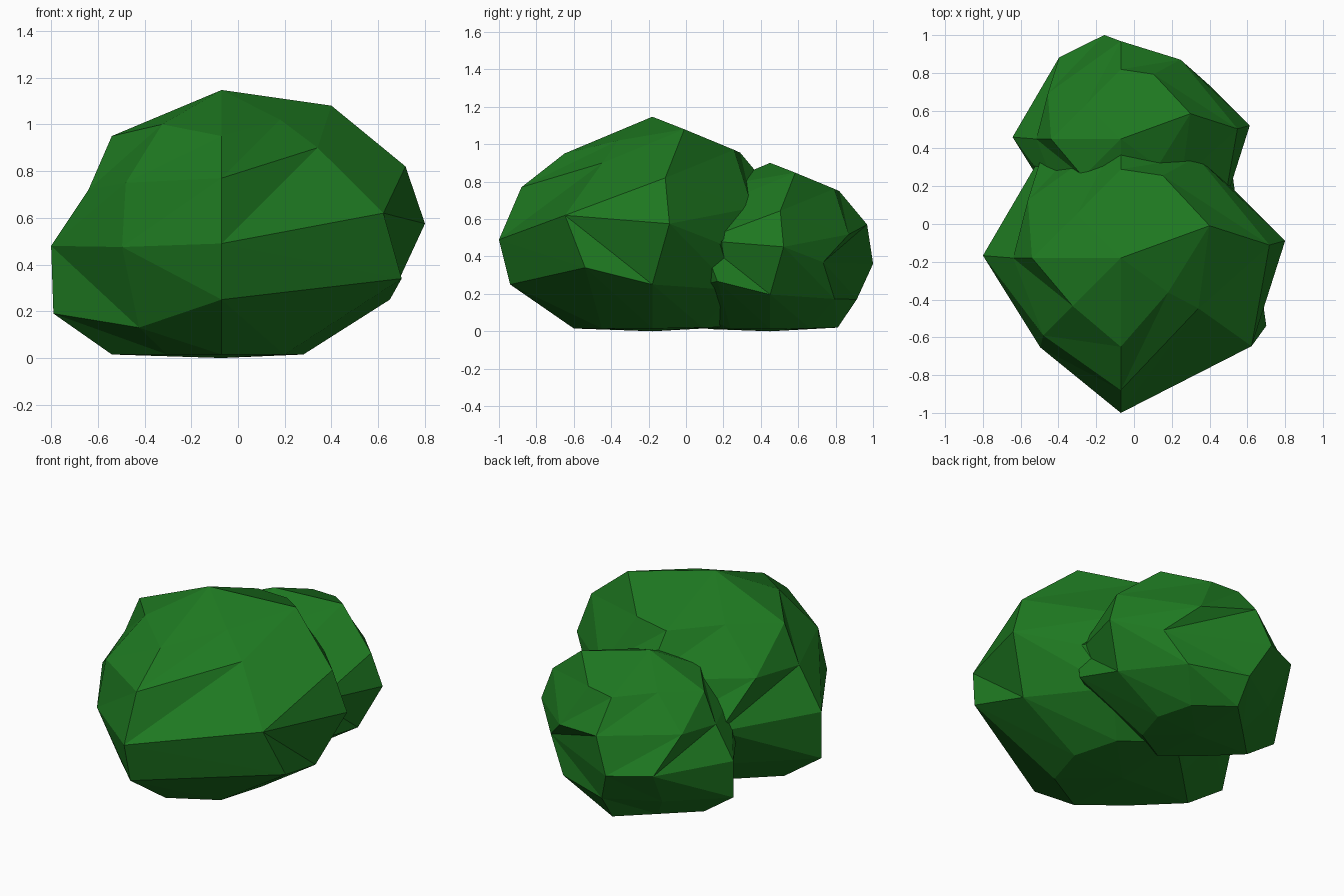
import bpy, math

if "Cube" in bpy.data.objects:
    bpy.data.objects.remove(bpy.data.objects["Cube"])

# Eight meridians every 45 degrees; each holds (radius, height) from top ring to bottom ring
MERIDIANS = [
    [(.50, 1.08), (.79, .82), (.875, .575), (.72, .25), (.35, .015)],
    [(.49, .97), (.67, .66), (.70, .47), (.62, .22), (.38, .02)],
    [(.47, .955), (.66, .727), (.71, .46), (.59, .217), (.46, .025)],
    [(.33, .965), (.58, .735), (.69, .48), (.51, .20), (.33, .02)],
    [(.47, .95), (.57, .72), (.73, .48), (.72, .19), (.47, .015)],
    [(.36, 1.0), (.58, .75), (.637, .475), (.50, .13), (.33, .015)],
    [(.47, .95), (.70, .77), (.82, .49), (.76, .25), (.42, .015)],
    [(.31, 1.02), (.49, .90), (.835, .62), (.85, .34), (.38, .015)],
]
# Sideways swing in degrees of the uneven points, keyed by (meridian, ring)
SWING = {(0, 0): 20, (0, 1): 5, (0, 2): 6, (1, 0): 18, (1, 1): 8, (1, 2): -14,
         (2, 2): 9, (3, 1): 13, (3, 2): -8, (4, 2): -1, (5, 2): 3,
         (7, 0): 9, (7, 1): 12, (7, 2): 11, (7, 3): 20}

leaf = bpy.data.materials.new("leaf_green")
leaf.diffuse_color = (0.013, 0.19, 0.015, 1)
leaf.use_nodes = True
leaf.node_tree.nodes["Principled BSDF"].inputs["Base Color"].default_value = leaf.diffuse_color


def lumpy_clump(name, location, size):
    """Uneven eight-sided ball of foliage, flat shaded."""
    verts = [(0, 0, 1.147), (0, 0, 0)]
    for m, profile in enumerate(MERIDIANS):
        for r, (radius, z) in enumerate(profile):
            a = math.radians(45 * m + SWING.get((m, r), 0))
            verts.append((radius * math.cos(a), radius * math.sin(a), z))
    faces = []
    for m in range(8):
        a, b = 2 + 5 * m, 2 + 5 * ((m + 1) % 8)
        faces.append((0, a, b))
        for r in range(4):
            a0, a1, b0, b1 = a + r, a + r + 1, b + r, b + r + 1
            if r < 2:  # upper half: facets folded one way
                faces += [(a0, a1, b0), (a1, b1, b0)]
            else:      # lower half: folded the other way
                faces += [(a0, a1, b1), (a0, b1, b0)]
        faces.append((a + 4, 1, b + 4))
    mesh = bpy.data.meshes.new(name)
    mesh.from_pydata(verts, [], faces)
    mesh.materials.append(leaf)
    obj = bpy.data.objects.new(name, mesh)
    obj.location = location
    obj.scale = (size,) * 3
    bpy.context.collection.objects.link(obj)
    return obj


# Large front clump and its smaller copy behind
lumpy_clump("large_bush_clump", (-.07, -.18, 0), 1.0)
lumpy_clump("small_bush_clump", (-.07, .45, 0), .785)
